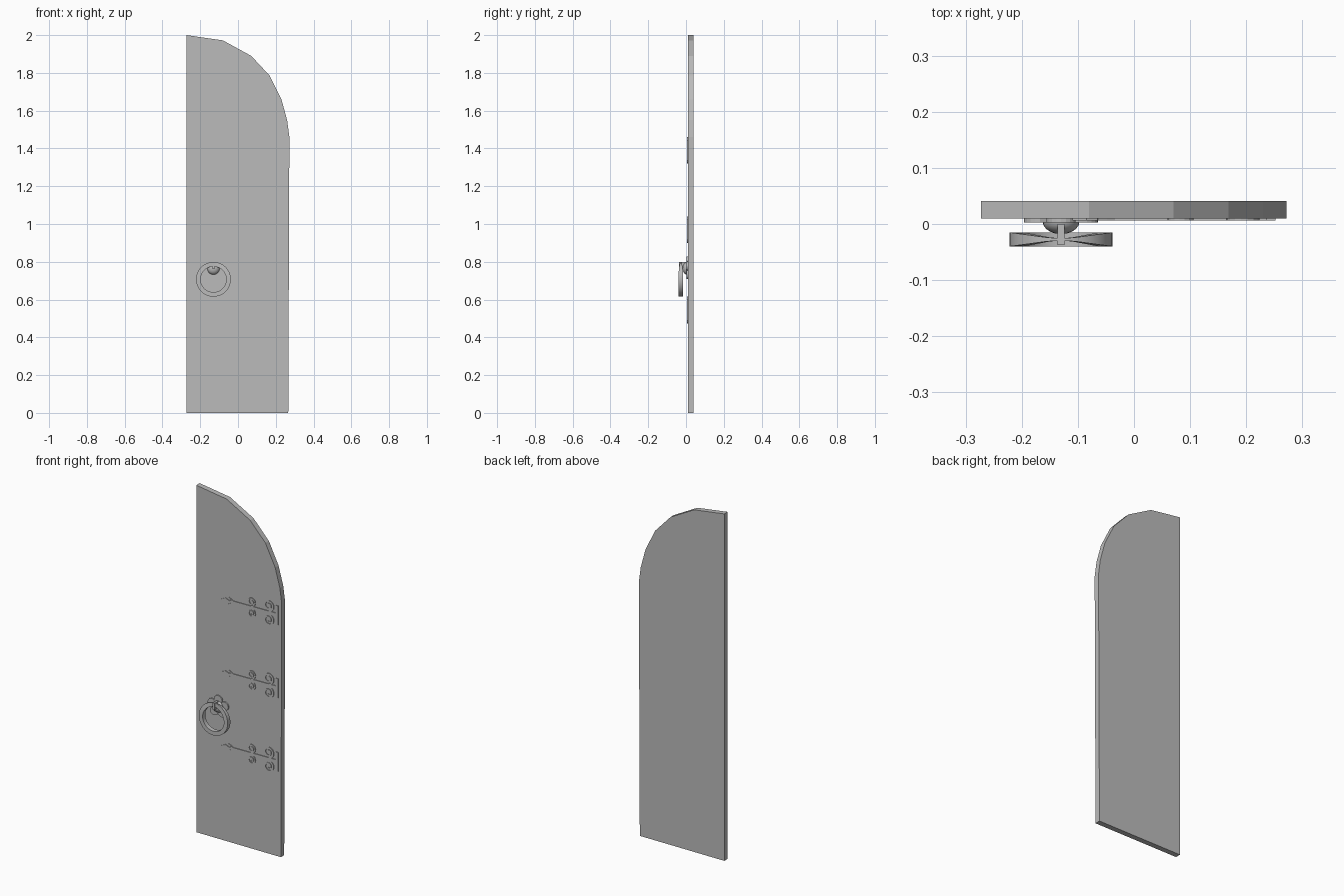
import bpy, bmesh, math

if "Cube" in bpy.data.objects:
    bpy.data.objects.remove(bpy.data.objects["Cube"])

grey = bpy.data.materials.new("plain grey")
grey.use_nodes = True
colour = (0.5, 0.5, 0.5, 1)
grey.diffuse_color = colour
grey.node_tree.nodes["Principled BSDF"].inputs["Base Color"].default_value = colour


def finish(name, bm, smooth=False):
    bmesh.ops.recalc_face_normals(bm, faces=bm.faces)
    mesh = bpy.data.meshes.new(name)
    bm.to_mesh(mesh)
    bm.free()
    mesh.materials.append(grey)
    obj = bpy.data.objects.new(name, mesh)
    bpy.context.collection.objects.link(obj)
    if smooth:
        bpy.ops.object.select_all(action="DESELECT")
        obj.select_set(True)
        bpy.context.view_layer.objects.active = obj
        bpy.ops.object.shade_smooth_by_angle(angle=math.radians(40))
    return obj


def prism(bm, outline, front, back):
    """Extrude an (x, z) outline along y."""
    a = [bm.verts.new((x, front, z)) for x, z in outline]
    b = [bm.verts.new((x, back, z)) for x, z in outline]
    bm.faces.new(a)
    bm.faces.new(b[::-1])
    for i in range(len(a)):
        j = (i + 1) % len(a)
        bm.faces.new((a[i], b[i], b[j], a[j]))


def ribbon(bm, path, width, front, back):
    """Flat bar of tapering width that follows an (x, z) path."""
    rows = []
    for i, (x, z) in enumerate(path):
        p, q = path[max(i - 1, 0)], path[min(i + 1, len(path) - 1)]
        dx, dz = q[0] - p[0], q[1] - p[1]
        w = width * (1 - 0.4 * i / (len(path) - 1)) / 2 / math.hypot(dx, dz)
        sides = ((x - dz * w, z + dx * w), (x + dz * w, z - dx * w))
        rows.append([bm.verts.new((sx, y, sz)) for y in (front, back)
                     for sx, sz in (sides if y == front else sides[::-1])])
    for r, s in zip(rows, rows[1:]):
        for k in range(4):
            m = (k + 1) % 4
            bm.faces.new((r[k], r[m], s[m], s[k]))
    bm.faces.new(rows[0])
    bm.faces.new(rows[-1][::-1])


def scroll(cx, cz, radius, turns, side):
    """Spiral that starts beside the strap and curls inward."""
    n = 26
    pts = []
    for i in range(n + 1):
        t = i / n
        a = -math.pi / 2 + t * turns * math.tau
        r = radius * (1 - 0.72 * t)
        pts.append((cx + r * math.cos(a), cz + side * r * math.sin(a)))
    return pts


# Door leaf with a faceted half arch
bm = bmesh.new()
prism(bm, [(-0.273, 0), (0.266, 0), (0.272, 1.46), (0.26, 1.55), (0.23, 1.66),
           (0.168, 1.785), (0.07, 1.89), (-0.08, 1.972), (-0.273, 2)], 0.01, 0.041)
finish("door_leaf", bm)

# Scrolled strap hinges
for label, z in (("upper", 1.39), ("middle", 0.97), ("lower", 0.545)):
    bm = bmesh.new()
    front, back = 0.006, 0.012
    ribbon(bm, [(0.25, z), (0.1, z), (-0.06, z)], 0.022, front, back)
    prism(bm, [(0.236, z - 0.055), (0.252, z - 0.055),
               (0.252, z + 0.055), (0.236, z + 0.055)], front, back)
    prism(bm, [(-0.11, z), (-0.085, z - 0.012), (-0.055, z), (-0.085, z + 0.012)], front, back)
    for side in (-1, 1):
        for cx, r in ((0.19, 0.033), (0.08, 0.025)):
            ribbon(bm, scroll(cx, z + side * (r + 0.008), r, 1.6, side), 0.009, front, back)
        ribbon(bm, [(-0.03, z), (-0.05, z + side * 0.012), (-0.065, z + side * 0.02)],
               0.008, front, back)
    finish(label + "_hinge", bm)

# Five-petalled handle plate
hx, hz = -0.13, 0.765
bm = bmesh.new()
prism(bm, [(hx + 0.068 * (0.6 + 0.4 * abs(math.cos(2.5 * t)) ** 0.6) * math.sin(t),
            hz + 0.063 * (0.6 + 0.4 * abs(math.cos(2.5 * t)) ** 0.6) * math.cos(t))
           for t in (math.tau * i / 50 for i in range(50))], 0.003, 0.012)
finish("handle_plate", bm)

# Domed boss
bm = bmesh.new()
bmesh.ops.create_uvsphere(bm, u_segments=20, v_segments=12, radius=0.033)
for v in bm.verts:
    x, y, z = v.co
    v.co = (x + hx, y * 0.7 + 0.005, z + hz)
finish("handle_boss", bm, True)

# Post that holds the ring
bm = bmesh.new()
prism(bm, [(hx - 0.006, 0.762), (hx + 0.006, 0.762),
           (hx + 0.006, 0.8), (hx - 0.006, 0.8)], -0.037, 0)
finish("ring_post", bm)

# Pull ring, thinning towards the post
bm = bmesh.new()
n, outer, inner, cz, cy = 40, 0.092, 0.068, 0.707, -0.0275
loops = []
for i in range(n):
    a = math.tau * i / n
    s, c = math.sin(a), math.cos(a)
    half = 0.0125 * (1 if c < 0 else max(0.22, abs(s)))
    loops.append([bm.verts.new((hx + r * s, cy + y * half, cz + r * c))
                  for r, y in ((outer, -1), (outer, 1), (inner, 1), (inner, -1))])
for i in range(n):
    p, q = loops[i], loops[(i + 1) % n]
    for k in range(4):
        m = (k + 1) % 4
        bm.faces.new((p[k], p[m], q[m], q[k]))
finish("pull_ring", bm, True)
